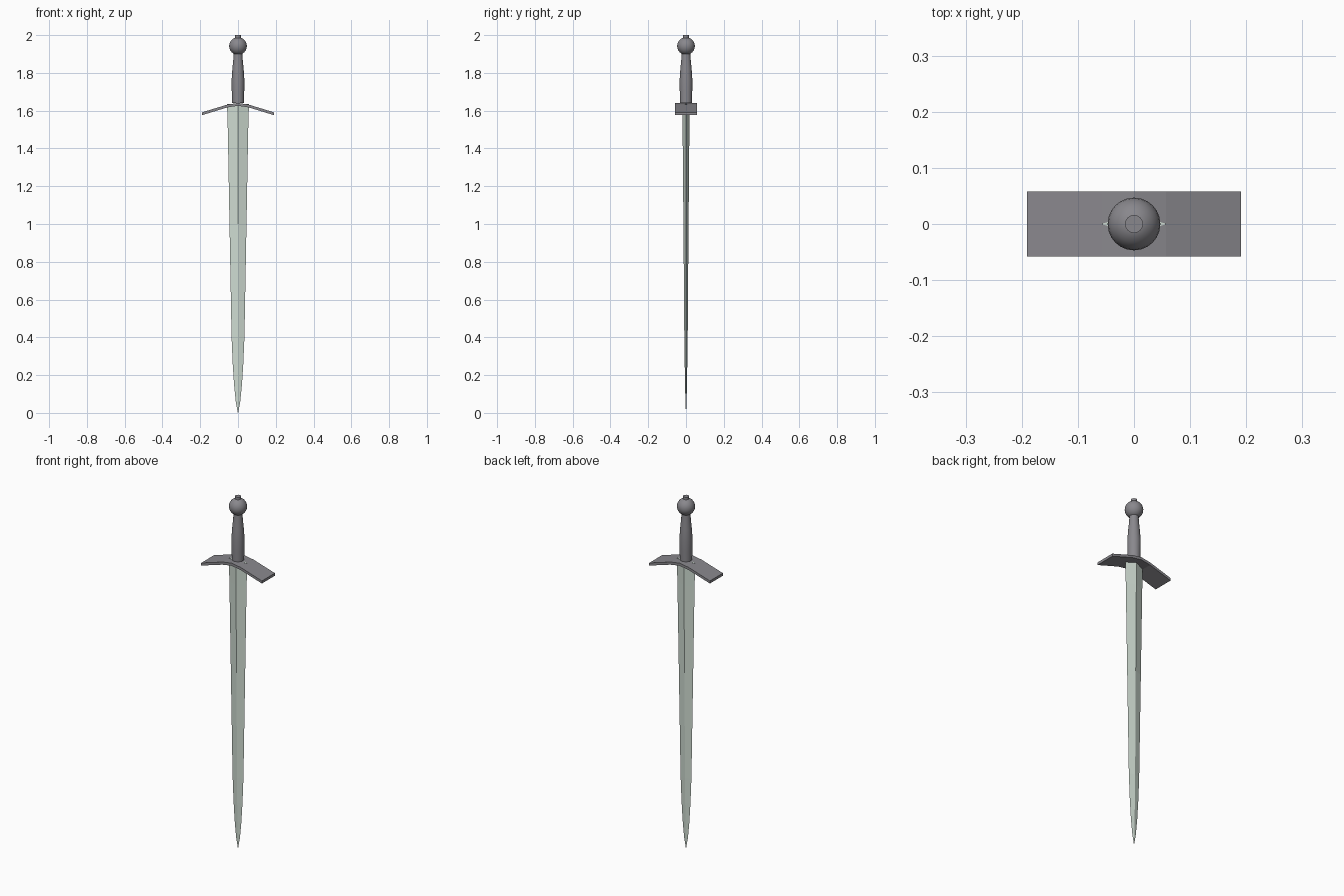
import bpy, bmesh, math

if "Cube" in bpy.data.objects:
    bpy.data.objects.remove(bpy.data.objects["Cube"])


def material(name, rgb):
    m = bpy.data.materials.new(name)
    m.diffuse_color = (*rgb, 1)
    m.use_nodes = True
    m.node_tree.nodes["Principled BSDF"].inputs["Base Color"].default_value = m.diffuse_color
    return m


STEEL = material("blade_steel", (0.62, 0.71, 0.64))
IRON = material("dark_iron", (0.25, 0.245, 0.265))


def finish(bm, name, mat, smooth=None):
    bmesh.ops.recalc_face_normals(bm, faces=bm.faces)
    me = bpy.data.meshes.new(name)
    bm.to_mesh(me)
    bm.free()
    me.materials.append(mat)
    ob = bpy.data.objects.new(name, me)
    bpy.context.collection.objects.link(ob)
    if smooth:
        bpy.ops.object.select_all(action='DESELECT')
        ob.select_set(True)
        bpy.context.view_layer.objects.active = ob
        bpy.ops.object.shade_smooth_by_angle(angle=math.radians(smooth))
    return ob


def loft(rings, name, mat, smooth=None):
    """Skin a stack of equal-sized rings and cap both ends."""
    bm = bmesh.new()
    loops = [[bm.verts.new(p) for p in ring] for ring in rings]
    n = len(loops[0])
    for a, b in zip(loops, loops[1:]):
        for i in range(n):
            j = (i + 1) % n
            bm.faces.new((a[i], a[j], b[j], b[i]))
    bm.faces.new(loops[0])
    bm.faces.new(loops[-1])
    return finish(bm, name, mat, smooth)


def turned(profile, name, sides=24):
    rings = [[(r * math.cos(2 * math.pi * i / sides),
               r * math.sin(2 * math.pi * i / sides), z) for i in range(sides)]
             for r, z in profile]
    return loft(rings, name, IRON, 35)


# Blade: diamond section (half width, half thickness, height)
sections = [(0.001, 0.0005, 0), (0.012, 0.003, 0.06), (0.021, 0.005, 0.15),
            (0.028, 0.007, 0.26), (0.034, 0.009, 0.40), (0.045, 0.0135, 1.0),
            (0.054, 0.018, 1.5), (0.058, 0.019, 1.635)]
loft([[(w, 0, z), (0, t, z), (-w, 0, z), (0, -t, z)] for w, t, z in sections],
     "blade", STEEL)

# Crossguard: bent flat bar
bar = [(-0.191, 1.591), (-0.057, 1.632), (0, 1.641), (0.057, 1.632), (0.191, 1.591)]
loft([[(x, -0.058, z), (x, 0.058, z), (x, 0.058, z - 0.015), (x, -0.058, z - 0.015)]
      for x, z in bar], "crossguard", IRON)

# Grip: swells low, narrows towards the pommel
turned([(0.032, 1.641), (0.033, 1.70), (0.034, 1.76), (0.030, 1.82),
        (0.025, 1.87), (0.023, 1.91)], "grip")

# Pommel ball
R, ZC = 0.047, 1.942
turned([(R * math.sin(math.pi * k / 12), ZC - R * math.cos(math.pi * k / 12))
        for k in range(1, 12)], "pommel")

# Peen button on top
turned([(0.016, 1.97), (0.016, 2.0)], "pommel_button")
